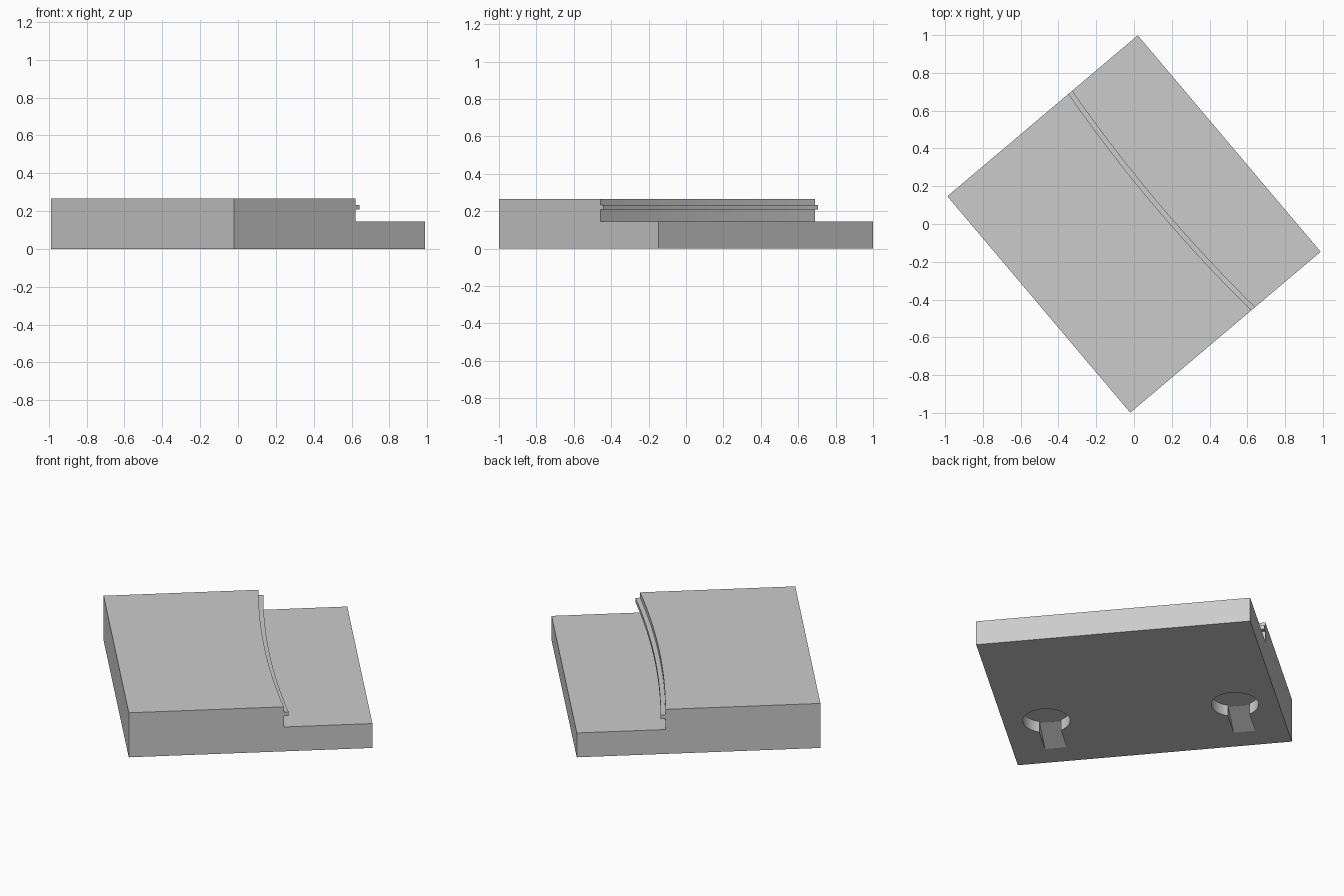
import bpy, bmesh, math
from mathutils import Matrix, Vector

HALF_U, HALF_V = 0.66, 0.75        # plate half sizes along its own axes
LOW, HIGH = 0.145, 0.265           # shelf and raised heights
TURN = Matrix.Rotation(math.radians(40.2), 4, 'Z')

if "Cube" in bpy.data.objects:
    bpy.data.objects.remove(bpy.data.objects["Cube"])

grey = bpy.data.materials.new("light_grey")
grey.use_nodes = True
grey.diffuse_color = (0.6, 0.6, 0.6, 1)
grey.node_tree.nodes["Principled BSDF"].inputs["Base Color"].default_value = (0.6, 0.6, 0.6, 1)


def prism(name, points, sweep):
    """Extrude a flat outline along a vector, then turn it into place."""
    bm = bmesh.new()
    face = bm.faces.new([bm.verts.new(p) for p in points])
    new = bmesh.ops.extrude_face_region(bm, geom=[face])["geom"]
    moved = [g for g in new if isinstance(g, bmesh.types.BMVert)]
    bmesh.ops.translate(bm, verts=moved, vec=Vector(sweep))
    bmesh.ops.recalc_face_normals(bm, faces=bm.faces)
    bm.transform(TURN)
    mesh = bpy.data.meshes.new(name)
    bm.to_mesh(mesh)
    bm.free()
    mesh.materials.append(grey)
    obj = bpy.data.objects.new(name, mesh)
    bpy.context.collection.objects.link(obj)
    return obj


def activate(obj):
    bpy.ops.object.select_all(action='DESELECT')
    obj.select_set(True)
    bpy.context.view_layer.objects.active = obj


def cut(target, cutter):
    cutter.hide_render = True
    mod = target.modifiers.new("cut", 'BOOLEAN')
    mod.operation, mod.solver, mod.object = 'DIFFERENCE', 'EXACT', cutter
    activate(target)
    bpy.ops.object.modifier_apply(modifier=mod.name)
    bpy.data.objects.remove(cutter)


def arc(offset, z, reach, steps=32):
    """Shallow curve of the step wall, from one plate side to the other."""
    vs = [reach * (2 * i / steps - 1) for i in range(steps + 1)]
    return [(0.145 + 0.035 * (v / HALF_V) ** 2 + offset, v, z) for v in vs]


# Full-height plate
corners = [(-1, -1), (1, -1), (1, 1), (-1, 1)]
body = prism("plate_body", [(a * HALF_U, b * HALF_V, 0) for a, b in corners], (0, 0, HIGH))

# Lowered shelf behind the curved step
shelf = arc(0, LOW, 0.8) + [(0.8, 0.8, LOW), (0.8, -0.8, LOW)]
cut(body, prism("shelf_cutter", shelf, (0, 0, 0.3)))

# Two hanging holes underneath, each with a ramped slot
HOLE_U, HOLE_R, DEPTH, SLOT_W = -0.213, 0.128, 0.065, 0.118
for side in (-1, 1):
    v0 = side * 0.516
    ring = [(HOLE_U + HOLE_R * math.cos(a), v0 + HOLE_R * math.sin(a), -0.02)
            for a in (2 * math.pi * i / 48 for i in range(48))]
    cut(body, prism("hole_cutter", ring, (0, 0, DEPTH + 0.02)))
    ramp = [(HOLE_U, -0.02), (HOLE_U, DEPTH - 0.0005), (-0.341, DEPTH - 0.0005), (-0.566, -0.02)]
    cut(body, prism("slot_cutter", [(u, v0 - SLOT_W / 2, z) for u, z in ramp], (0, SLOT_W, 0)))

# Thin tongue running along the step wall
outline = arc(-0.01, 0.209, HALF_V) + arc(0.026, 0.209, HALF_V)[::-1]
tongue = prism("step_tongue", outline, (0, 0, 0.024))

for obj in (body, tongue):
    activate(obj)
    bpy.ops.object.shade_smooth_by_angle(angle=math.radians(20))
